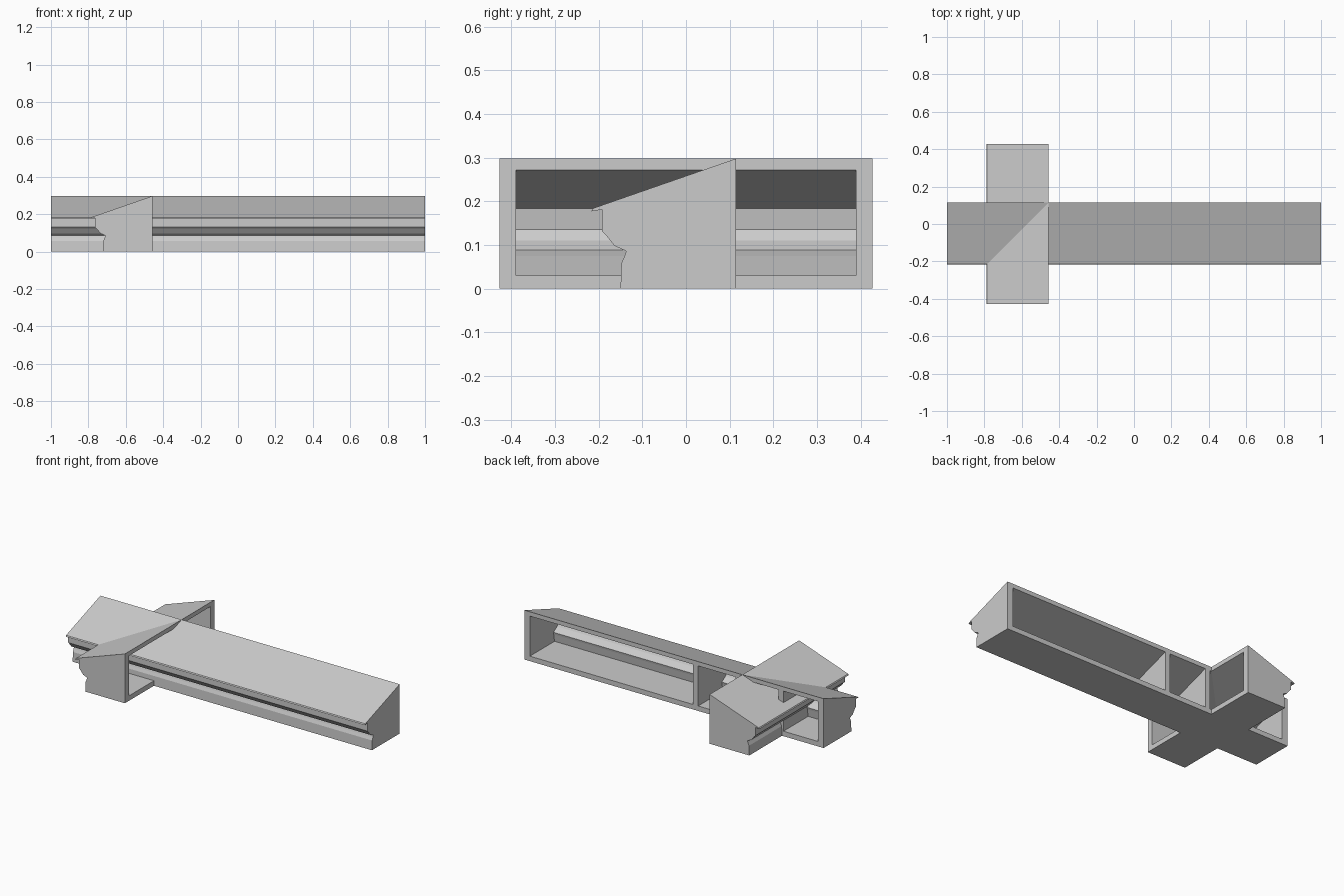
import bpy, bmesh

if "Cube" in bpy.data.objects:
    bpy.data.objects.remove(bpy.data.objects["Cube"])

# Cross-section (depth, height): sloped roof, thin eave lip, moulded face, flat floor
BACK = 0.115
OUTER = [(BACK, 0.298), (-0.213, 0.184), (-0.217, 0.177), (-0.193, 0.181),
         (-0.193, 0.132), (-0.183, 0.122), (-0.164, 0.098), (-0.137, 0.086),
         (-0.141, 0.074), (-0.148, 0.058), (-0.15, 0.0), (BACK, 0.0)]
INNER = [(BACK, 0.272), (-0.155, 0.184), (-0.162, 0.135), (-0.145, 0.11),
         (-0.11, 0.088), (-0.113, 0.075), (-0.12, 0.03), (BACK, 0.03)]
SHELL = OUTER + INNER[::-1]     # C-shaped section, open at the back


def extrude(name, section, a, b, place):
    """Extrude a section from a to b; place(t, depth, z) gives the position."""
    bm = bmesh.new()
    f = bm.faces.new([bm.verts.new(place(a, d, z)) for d, z in section])
    r = bmesh.ops.extrude_face_region(bm, geom=[f])
    step = [q - p for p, q in zip(place(a, 0, 0), place(b, 0, 0))]
    bmesh.ops.translate(bm, vec=step,
                        verts=[v for v in r["geom"] if isinstance(v, bmesh.types.BMVert)])
    bmesh.ops.recalc_face_normals(bm, faces=bm.faces)
    # Split the concave section ends cleanly
    bmesh.ops.triangulate(bm, faces=[g for g in bm.faces if len(g.verts) > 4])
    me = bpy.data.meshes.new(name)
    bm.to_mesh(me)
    bm.free()
    ob = bpy.data.objects.new(name, me)
    bpy.context.collection.objects.link(ob)
    return ob


def bar(name, a, b, place, cap=0.037):
    """Hollow moulded bar with a solid cap at each end."""
    extrude(name + "_shell", SHELL, a + cap, b - cap, place)
    extrude(name + "_start_cap", OUTER, a, a + cap, place)
    extrude(name + "_end_cap", OUTER, b - cap, b, place)


def along_x(t, d, z):
    return (t, d, z)


def along_y(t, d, z):
    return (d - 0.572, t, z)


# Long bar and the short bar crossing it
bar("long_bar", -1.0, 1.0, along_x)
bar("short_bar", -0.427, 0.427, along_y)

# Partitions inside the long bar
for i in range(3):
    x = -0.715 + 0.285 * i
    extrude(f"partition_{i + 1}", INNER, x - 0.017, x + 0.017, along_x)
